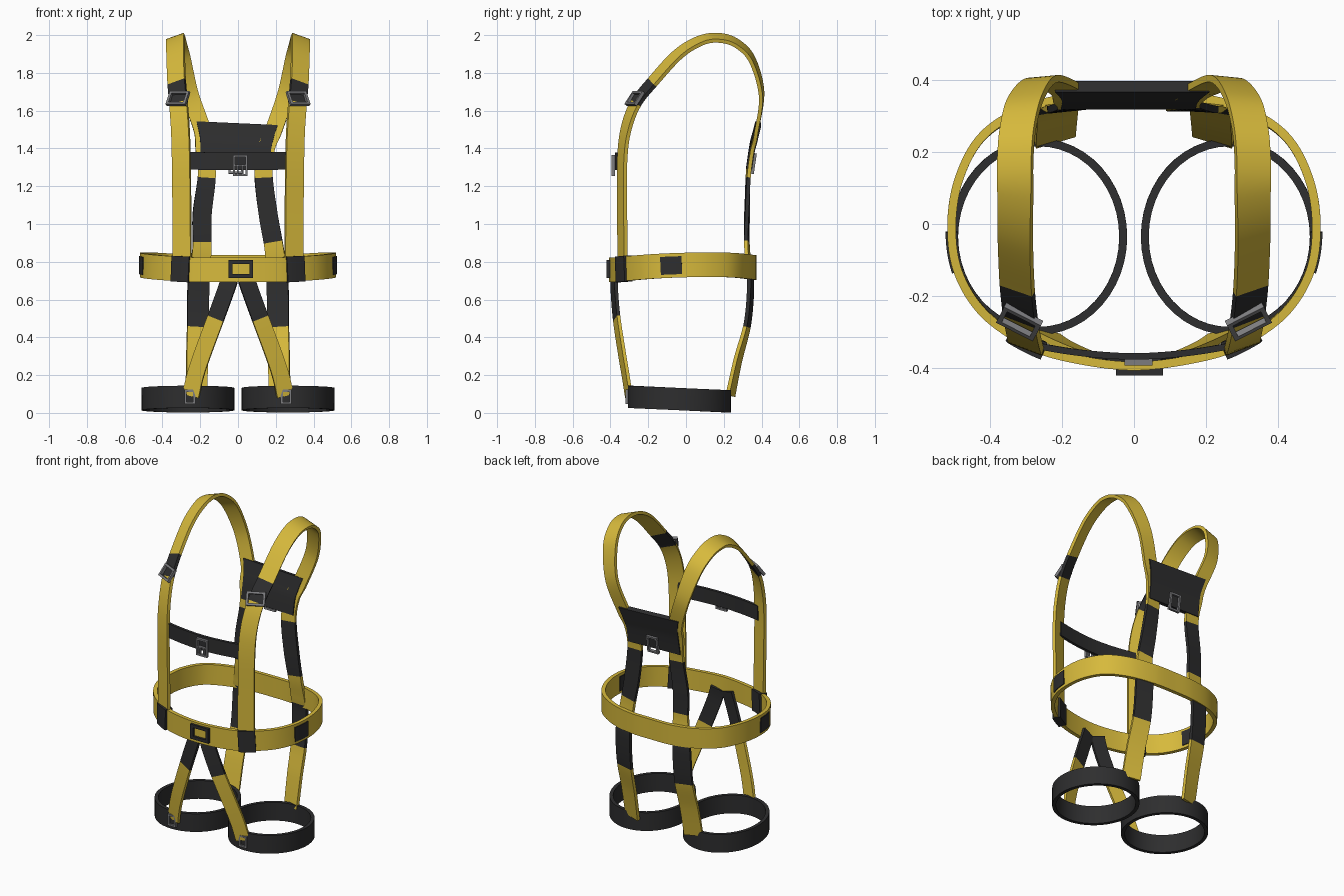
import bpy, bmesh, math
from mathutils import Vector, Matrix

if "Cube" in bpy.data.objects:
    bpy.data.objects.remove(bpy.data.objects["Cube"])


def material(name, rgb):
    m = bpy.data.materials.new(name)
    m.diffuse_color = (*rgb, 1)
    m.use_nodes = True
    m.node_tree.nodes["Principled BSDF"].inputs["Base Color"].default_value = m.diffuse_color
    return m


YELLOW, BLACK, METAL = 0, 1, 2
MATS = [material("yellow webbing", (0.68, 0.49, 0.045)),
        material("black webbing", (0.027, 0.027, 0.028)),
        material("grey metal", (0.2, 0.2, 0.21))]


def finish(name, bm):
    bmesh.ops.recalc_face_normals(bm, faces=bm.faces)
    me = bpy.data.meshes.new(name)
    bm.to_mesh(me)
    bm.free()
    for m in MATS:
        me.materials.append(m)
    ob = bpy.data.objects.new(name, me)
    bpy.context.collection.objects.link(ob)
    bpy.ops.object.select_all(action='DESELECT')
    ob.select_set(True)
    bpy.context.view_layer.objects.active = ob
    bpy.ops.object.shade_smooth_by_angle(angle=math.radians(40))
    return ob


def smooth_path(pts, closed=False, steps=12):
    """Catmull-Rom curve through points (x, y, z, width)."""
    p = [Vector(q) for q in pts]
    n = len(p)
    get = (lambda i: p[i % n]) if closed else (lambda i: p[max(0, min(n - 1, i))])
    out = []
    for i in range(n if closed else n - 1):
        a, b, c, d = get(i - 1), get(i), get(i + 1), get(i + 2)
        for k in range(steps):
            t = k / steps
            out.append(0.5 * (2 * b + (c - a) * t + (2 * a - 5 * b + 4 * c - d) * t * t
                              + (3 * b - a - 3 * c + d) * t ** 3))
    if not closed:
        out.append(p[-1])
    return out


def strap(name, path, outward, thick=0.02, colour=lambda p: YELLOW, closed=False):
    """Flat webbing swept along a path; outward(p) hints its face direction."""
    bm = bmesh.new()
    n = len(path)
    rings = []
    for i, q in enumerate(path):
        a = path[(i - 1) % n if closed else max(0, i - 1)].xyz
        b = path[(i + 1) % n if closed else min(n - 1, i + 1)].xyz
        t = (b - a).normalized()
        o = Vector(outward(q.xyz))
        o = (o - t * o.dot(t)).normalized()
        side = t.cross(o) * q.w / 2
        o = o * thick / 2
        rings.append([bm.verts.new(q.xyz + v) for v in (side + o, side - o, -side - o, -side + o)])
    for i in range(n if closed else n - 1):
        r, s = rings[i], rings[(i + 1) % n]
        mid = (path[i].xyz + path[(i + 1) % n].xyz) / 2
        for k in range(4):
            f = bm.faces.new((r[k], r[(k + 1) % 4], s[(k + 1) % 4], s[k]))
            f.material_index = colour(mid)
    if not closed:
        for r, q in ((rings[0], path[0]), (rings[-1], path[-1])):
            bm.faces.new(r).material_index = colour(q.xyz)
    return finish(name, bm)


def buckle(name, centre, w, h, normal, bar=0.012, depth=0.016, mat=METAL, prongs=()):
    """Rectangular frame facing normal, with optional upright prongs."""
    z = Vector(normal).normalized()
    x = Vector((0, 0, 1)).cross(z).normalized()
    m = Matrix((x, z.cross(x), z)).transposed().to_4x4()
    m.translation = Vector(centre)
    bars = [(0, (h - bar) / 2, w, bar), (0, (bar - h) / 2, w, bar),
            ((w - bar) / 2, 0, bar, h), ((bar - w) / 2, 0, bar, h)]
    bars += [(u, -h / 4, bar * 0.7, h / 2) for u in prongs]
    if prongs:
        bars.append((0, 0, w, bar * 0.7))
    bm = bmesh.new()
    for u, v, sx, sy in bars:
        bmesh.ops.create_cube(bm, size=1, matrix=m @ Matrix.Translation((u, v, 0))
                              @ Matrix.Diagonal((sx, sy, depth, 1)))
    for f in bm.faces:
        f.material_index = mat
    return finish(name, bm)


def black(p):
    return BLACK


def radial(p):
    return (p.x, p.y, 0)


# Waist belt
half = [(0, -.395, .757), (.18, -.372, .757), (.3, -.33, .762), (.42, -.245, .77),
        (.49, -.13, .778), (.507, 0, .783), (.485, .13, .785), (.42, .245, .782),
        (.3, .32, .775), (.15, .355, .77), (0, .36, .77)]
loop = [(*p, .13) for p in half] + [(-x, y, z, .13) for x, y, z in half[-2:0:-1]]
belt = smooth_path(loop, closed=True)
strap("waist_belt", belt, radial, .024, closed=True)
buckle("waist_buckle", (.015, -.41, .762), .13, .095, (0, -1, 0), .02, .022, BLACK)


def belt_piece(name, keep, width, thick):
    part = [Vector((*q.xyz, width)) for q in belt if keep(q)]
    strap(name, part, radial, thick, black)


def shoulder_colour(p):
    if p.y < 0:
        return BLACK if 1.635 < p.z < 1.75 else YELLOW
    return BLACK if .9 < p.z < 1.24 or .45 < p.z < .72 else YELLOW


def leg_colour(p):
    return BLACK if p.z > .5 else YELLOW


for s, side in ((1, "right"), (-1, "left")):
    # Long strap: waist, over the shoulder, down the back to the leg loop
    pts = [(.295, -.335, .72, .1), (.297, -.338, 1.05, .1), (.3, -.338, 1.33, .1),
           (.305, -.318, 1.5, .1), (.315, -.265, 1.64, .1), (.325, -.17, 1.76, .1),
           (.33, -.04, 1.9, .1), (.33, .08, 1.972, .1), (.33, .18, 1.985, .1),
           (.322, .27, 1.955, .1), (.3, .35, 1.87, .1), (.255, .4, 1.69, .09),
           (.19, .375, 1.5, .09), (.165, .35, 1.4, .09), (.15, .33, 1.26, .095),
           (.175, .323, 1.05, .1), (.19, .323, .88, .1), (.203, .335, .76, .11),
           (.21, .342, .66, .115), (.212, .325, .47, .115), (.217, .275, .28, .115),
           (.22, .235, .09, .115)]
    path = []
    for x, y, z, w in pts:
        shift = -.015 if y > 0 and 1 < z < 1.45 else 0
        path.append((s * x + shift, y, z, w))
    strap(side + "_shoulder_strap", smooth_path(path),
          lambda p: (p.x - s * .16, p.y - .03, max(0, p.z - 1.5)), .02, shoulder_colour)
    buckle(side + "_shoulder_buckle", (s * .318, -.272, 1.665), .115, .085,
           (s * .38, -.75, .6), .014, .018)

    # Belt sleeves
    belt_piece(side + "_front_sleeve",
               lambda q: q.y < 0 and .25 < s * q.x < .342, .136, .05)
    belt_piece(side + "_side_sleeve",
               lambda q: s * q.x > 0 and -.13 < q.y < -.012, .095, .034)

    # Front leg strap
    front = [(s * .035, -.378, .74, .09), (s * .06, -.38, .66, .09), (s * .118, -.367, .5, .09),
             (s * .185, -.34, .32, .09), (s * .225, -.32, .2, .09), (s * .25, -.303, .09, .09)]
    strap(side + "_front_leg_strap", smooth_path(front), lambda p: (s * .25, -1, 0), .018, leg_colour)

    # Leg loop
    ring = []
    for i in range(24):
        a = math.tau * i / 24
        ring.append((s * .265 + .235 * math.cos(a), -.035 + .262 * math.sin(a),
                     .073 - .012 * math.sin(a), .118))
    strap(side + "_leg_loop", smooth_path(ring, True, 2),
          lambda p: (p.x - s * .265, p.y + .035, 0), .022, black, True)
    buckle(side + "_leg_buckle", (s * .255, -.312, .085), .058, .075, (0, -1, 0), .011, .014)

# Chest strap
chest = [(x, y, z, .093) for x, y, z in ((-.29, -.335, 1.335), (-.15, -.358, 1.333), (0, -.368, 1.332),
                                         (.15, -.358, 1.333), (.29, -.335, 1.335))]
strap("chest_strap", smooth_path(chest), radial, .018, black)
buckle("chest_buckle", (.012, -.385, 1.31), .078, .11, (0, -1, 0), .011, .018, prongs=(-.014, .014))

# Back panel
panel = [(-.005, .382, 1.53, .43), (-.008, .366, 1.465, .395),
         (-.012, .35, 1.4, .375), (-.015, .334, 1.295, .375)]
strap("back_panel", smooth_path(panel), lambda p: (0, 1, 0), .032, black)
buckle("back_buckle", (-.012, .358, 1.32), .078, .11, (0, 1, -.15), .012, .018)
